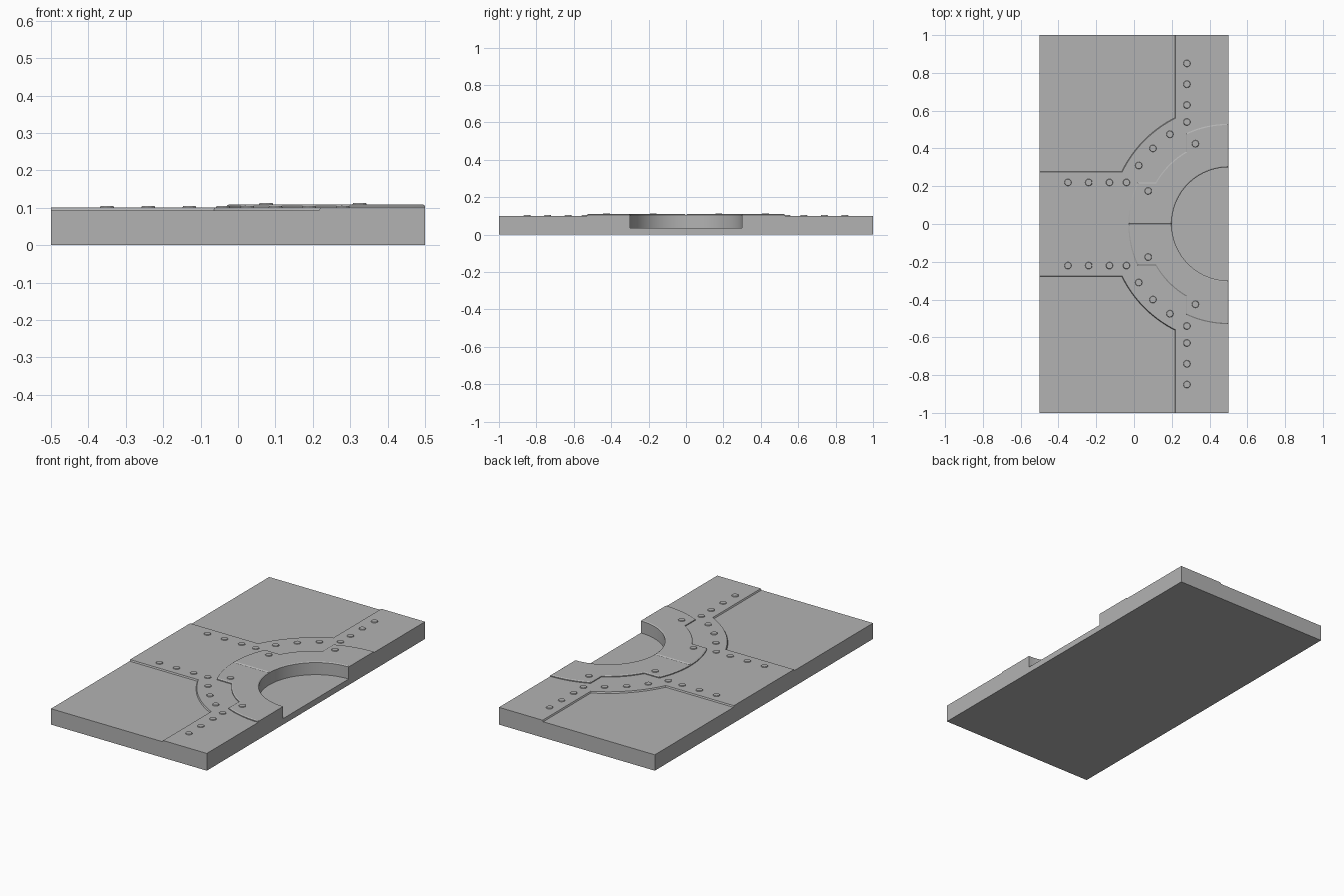
import bpy, bmesh
from math import acos, asin, cos, sin, pi

if "Cube" in bpy.data.objects:
    bpy.data.objects.remove(bpy.data.objects["Cube"], do_unlink=True)

grey = bpy.data.materials.new("plain_grey")
grey.use_nodes = True
COLOUR = (0.45, 0.45, 0.45, 1)
grey.diffuse_color = COLOUR
grey.node_tree.nodes["Principled BSDF"].inputs["Base Color"].default_value = COLOUR

CX = 0.5          # the pit and rings are centred on the +x edge
PIT_R = 0.3


def arc(r, a0, a1, n=24):
    """Points on a circle round the pit centre; angle 0 points to -x."""
    angles = [a0 + (a1 - a0) * i / n for i in range(n + 1)]
    return [(CX - r * cos(a), r * sin(a)) for a in angles]


def flip(points):
    return [(x, -y) for x, y in points]


def loft(name, layers):
    """Closed solid through matching outlines at rising heights."""
    bm = bmesh.new()
    rows = [[bm.verts.new((x, y, z)) for x, y in pts] for pts, z in layers]
    bm.faces.new(rows[0][::-1])
    bm.faces.new(rows[-1])
    n = len(rows[0])
    for low, high in zip(rows, rows[1:]):
        for i in range(n):
            j = (i + 1) % n
            bm.faces.new((low[i], low[j], high[j], high[i]))
    bmesh.ops.recalc_face_normals(bm, faces=bm.faces[:])
    mesh = bpy.data.meshes.new(name)
    bm.to_mesh(mesh)
    bm.free()
    mesh.materials.append(grey)
    obj = bpy.data.objects.new(name, mesh)
    bpy.context.collection.objects.link(obj)
    bpy.ops.object.select_all(action='DESELECT')
    obj.select_set(True)
    bpy.context.view_layer.objects.active = obj
    bpy.ops.object.shade_smooth_by_angle(angle=pi / 7)
    return obj


def mirrored(half):
    """Close a half outline, whose last point lies on y = 0, across y."""
    return half + flip(half[-2::-1])


def band_outline(d):
    r = 0.626 + d
    half = [(-0.5, 0.275 + d)]
    half += arc(r, asin((0.275 + d) / r), acos((0.28 + d) / r))
    half += [(0.22 - d, 1), (0.5, 1)]
    return mirrored(half + arc(PIT_R, pi / 2, 0))


def collar_outline(d):
    """Half collar with a notch in its outer rim, inset by d."""
    inner, outer, notch = PIT_R + d, 0.53 - d, 0.444 - d
    nx, ny = 0.225 - d, 0.22 - d
    return (arc(inner, asin(d / inner), acos(d / inner))
            + arc(outer, acos(d / outer), acos(nx / outer))
            + arc(notch, acos(nx / notch), asin(ny / notch))
            + arc(outer, asin(ny / outer), asin(d / outer)))


# Slab with half-round pit
slab = mirrored([(-0.5, 1), (0.5, 1)] + arc(PIT_R, pi / 2, 0))
loft("base_slab", [(slab, 0), (slab, 0.092)])
floor = arc(PIT_R, -pi / 2, pi / 2, 48)
loft("pit_floor", [(floor, 0), (floor, 0.035)])

# Raised cross band
loft("raised_band", [(band_outline(0.004), 0.092), (band_outline(0), 0.1)])

# Two collar halves with chamfered rims
for side, form in (("left", flip), ("right", list)):
    loft("collar_" + side, [(form(collar_outline(d)), z) for d, z in
                            ((0, 0.1), (0, 0.105), (0.006, 0.109))])


# Rivets
def rivet(name, x, y, z):
    def ring(r):
        return [(x + r * cos(i * pi / 6), y + r * sin(i * pi / 6)) for i in range(12)]
    loft(name, [(ring(0.019), z), (ring(0.017), z + 0.004)])


band_spots = [(0.28, 0.63 + 0.11 * i) for i in range(3)]
band_spots += [(-0.13 - 0.11 * i, 0.22) for i in range(3)]
band_spots += [(0.28, 0.54), (0.19, 0.475), (0.1, 0.4), (0.025, 0.31), (-0.04, 0.22)]
collar_spots = [(0.075, 0.175), (0.325, 0.425)]
for name, spots, z in (("band_rivet", band_spots, 0.1), ("collar_rivet", collar_spots, 0.109)):
    for x, y in spots + flip(spots):
        rivet(name, x, y, z)
